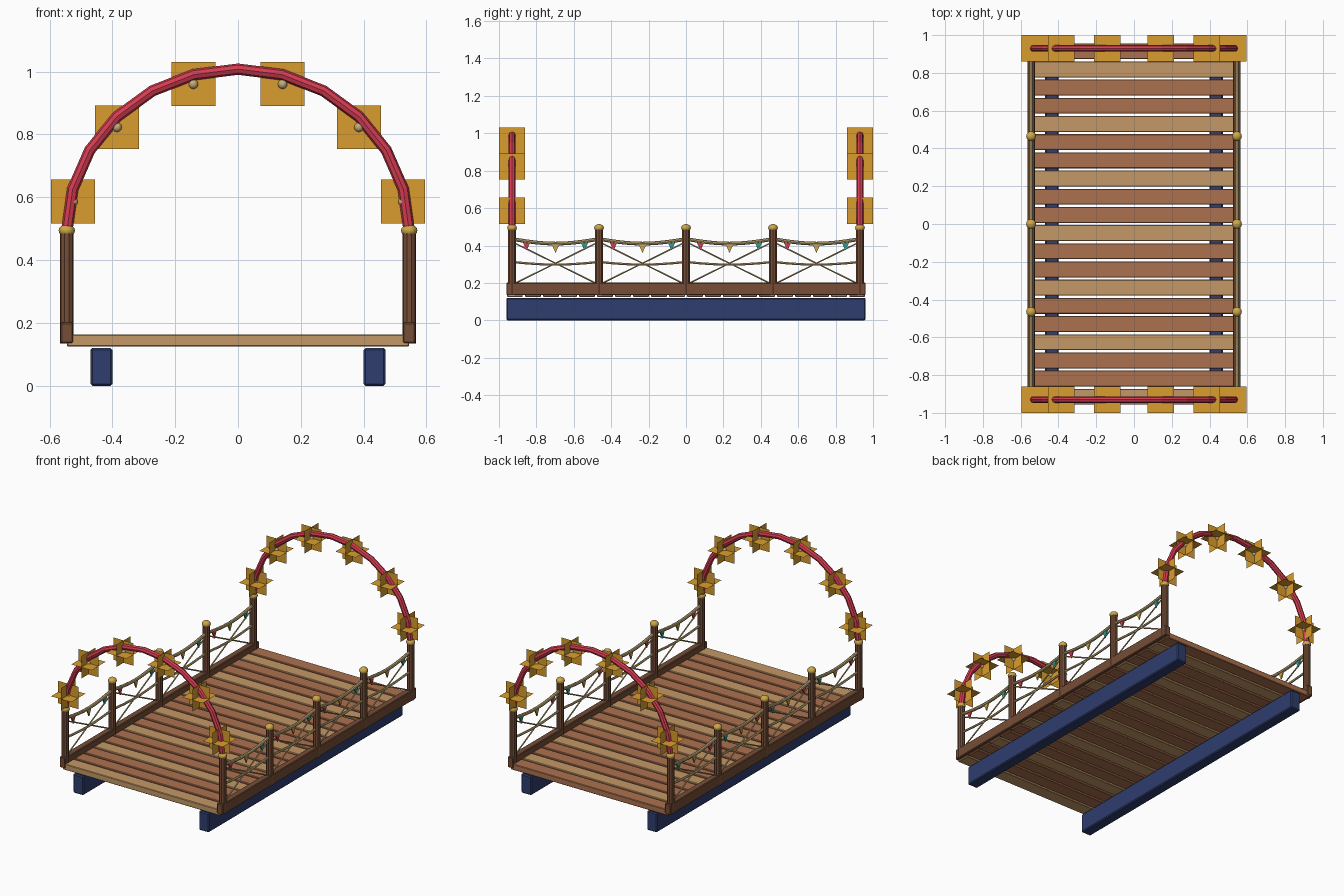
import bpy, bmesh, math
from mathutils import Vector

if "Cube" in bpy.data.objects:
    bpy.data.objects.remove(bpy.data.objects["Cube"])


def material(name, r, g, b):
    """Flat colour from sRGB 0-255 values."""
    def lin(c):
        c /= 255
        return c / 12.92 if c <= 0.04045 else ((c + 0.055) / 1.055) ** 2.4
    m = bpy.data.materials.new(name)
    m.diffuse_color = (lin(r), lin(g), lin(b), 1)
    m.use_nodes = True
    m.node_tree.nodes["Principled BSDF"].inputs["Base Color"].default_value = m.diffuse_color
    return m


NAVY = material("navy", 46, 61, 110)
DARK_WOOD = material("dark wood", 118, 77, 54)
WOOD = material("reddish wood", 172, 113, 78)
PALE_WOOD = material("pale wood", 196, 152, 102)
ROPE = material("rope", 196, 172, 122)
BRASS = material("brass", 206, 168, 72)
GOLD = material("gold", 218, 158, 46)
RED = material("red", 214, 60, 82)
TEAL = material("teal", 42, 160, 150)


def finish(name, bm, mat, smooth=False):
    bmesh.ops.recalc_face_normals(bm, faces=bm.faces)
    me = bpy.data.meshes.new(name)
    bm.to_mesh(me)
    bm.free()
    me.materials.append(mat)
    ob = bpy.data.objects.new(name, me)
    bpy.context.collection.objects.link(ob)
    if smooth:
        for p in me.polygons:
            p.use_smooth = True
    return ob


def box(name, centre, size, mat, bevel=0.004):
    bm = bmesh.new()
    bmesh.ops.create_cube(bm, size=1)
    bmesh.ops.scale(bm, vec=size, verts=bm.verts)
    bmesh.ops.translate(bm, vec=centre, verts=bm.verts)
    if bevel:
        bmesh.ops.bevel(bm, geom=bm.edges[:], offset=bevel, segments=1, affect='EDGES')
    return finish(name, bm, mat)


def ball(name, centre, radius, mat, squash=1.0):
    bm = bmesh.new()
    bmesh.ops.create_uvsphere(bm, u_segments=12, v_segments=8, radius=radius)
    bmesh.ops.scale(bm, vec=(1, 1, squash), verts=bm.verts)
    bmesh.ops.translate(bm, vec=centre, verts=bm.verts)
    return finish(name, bm, mat, True)


def tube(name, points, radius, mat, sides=8, side_axis=(1, 0, 0)):
    """Round tube swept along a path lying in the plane normal to side_axis."""
    bm = bmesh.new()
    pts = [Vector(p) for p in points]
    u = Vector(side_axis)
    rings = []
    for i, p in enumerate(pts):
        t = (pts[min(i + 1, len(pts) - 1)] - pts[max(i - 1, 0)]).normalized()
        v = t.cross(u)
        rings.append([bm.verts.new(p + radius * (math.cos(a) * u + math.sin(a) * v))
                      for a in (2 * math.pi * k / sides for k in range(sides))])
    for a, b in zip(rings, rings[1:]):
        for k in range(sides):
            n = (k + 1) % sides
            bm.faces.new((a[k], a[n], b[n], b[k]))
    bm.faces.new(rings[0])
    bm.faces.new(rings[-1])
    return finish(name, bm, mat)


def pennant(name, x, y, top, mat):
    """Small hanging triangle."""
    bm = bmesh.new()
    tri = [(-0.02, 0), (0.02, 0), (0, -0.045)]
    a, b = [[bm.verts.new((x + dx, y + dy, top + dz)) for dy, dz in tri]
            for dx in (-0.004, 0.004)]
    bm.faces.new(a)
    bm.faces.new(b)
    for k in range(3):
        n = (k + 1) % 3
        bm.faces.new((a[k], a[n], b[n], b[k]))
    finish(name, bm, mat)


def flower(name, centre, size, mat):
    """Three crossed square sheets."""
    bm = bmesh.new()
    h = size / 2
    for axis in range(3):
        quad = []
        for s, t in ((-h, -h), (h, -h), (h, h), (-h, h)):
            co = [s, t]
            co.insert(axis, 0)
            quad.append(bm.verts.new(Vector(co) + Vector(centre)))
        bm.faces.new(quad)
    finish(name, bm, mat)


# Deck planks, every third one pale
PITCH = 0.0963
for i in range(20):
    box("deck_plank", (0, (i - 9.5) * PITCH, 0.144), (1.09, 0.084, 0.037),
        PALE_WOOD if i % 3 == 0 else WOOD, 0.003)

SIDE = 0.545
POST_Y = [-0.93, -0.465, 0, 0.465, 0.93]


def sag(y0, y1, x, z, drop, n=8):
    return [(x, y0 + (y1 - y0) * k / n, z - drop * math.sin(math.pi * k / n))
            for k in range(n + 1)]


for s in (-1, 1):
    x = s * SIDE
    # Bearers and curbs
    box("bearer_beam", (s * 0.435, 0, 0.06), (0.07, 1.92, 0.12), NAVY, 0.006)
    box("side_curb", (x, 0, 0.168), (0.04, 1.92, 0.066), DARK_WOOD)
    # Posts and caps
    for y in POST_Y:
        tube("rail_post", [(x, y, 0.135), (x, y, 0.485)], 0.022, DARK_WOOD, 10)
        ball("post_cap", (x, y, 0.494), 0.026, BRASS, 0.8)
    # Ropes, cross lashings and pennants in each bay
    for y0, y1 in zip(POST_Y, POST_Y[1:]):
        tube("hand_rope", sag(y0, y1, x, 0.435, 0.025), 0.010, ROPE)
        tube("lower_rope", sag(y0, y1, x, 0.312, 0.014), 0.007, ROPE, 6)
        tube("cross_rope", [(x, y0, 0.42), (x, y1, 0.19)], 0.0045, ROPE, 6)
        tube("cross_rope", [(x, y0, 0.19), (x, y1, 0.42)], 0.0045, ROPE, 6)
        for f, mat in ((1 / 6, RED), (1 / 2, BRASS), (5 / 6, TEAL)):
            top = 0.43 - 0.025 * math.sin(math.pi * f)
            pennant("pennant", x, y0 + f * (y1 - y0), top, mat)

# End arches with flowers
for y in (-0.93, 0.93):
    path = [(SIDE * math.cos(a), y, 0.492 + 0.516 * math.sin(a))
            for a in (math.pi * k / 12 for k in range(13))]
    tube("arch", path, 0.018, RED, 8, (0, 1, 0))
    for s in (-1, 1):
        for fx, fz in ((0.525, 0.586), (0.385, 0.823), (0.142, 0.96)):
            flower("arch_flower", (s * fx, y, fz), 0.14, GOLD)
            ball("flower_centre", (s * fx, y, fz), 0.015, ROPE)
